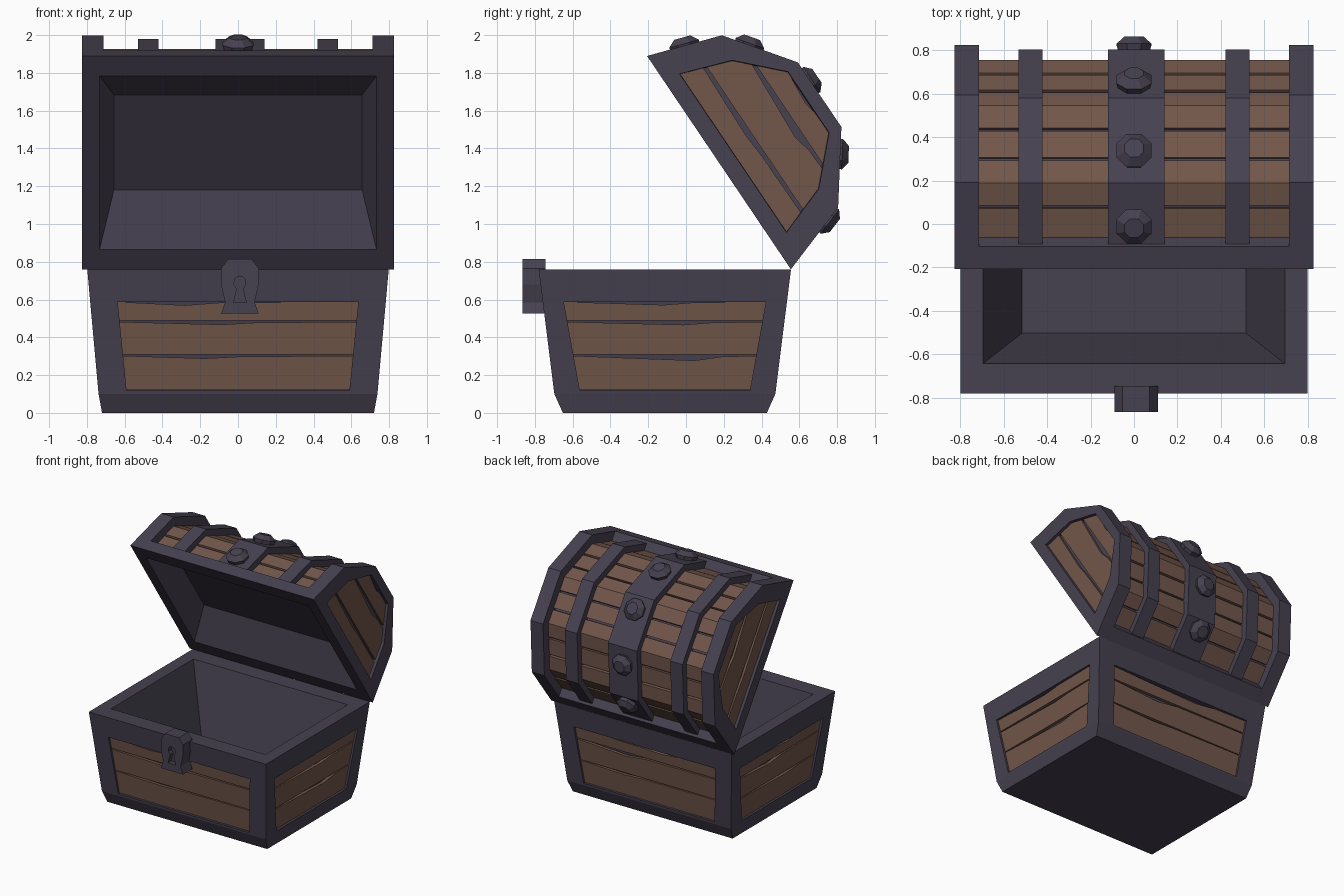
import bpy, bmesh, math, random
from mathutils import Matrix, Vector

if "Cube" in bpy.data.objects:
    bpy.data.objects.remove(bpy.data.objects["Cube"])

random.seed(4)


def material(name, rgb):
    m = bpy.data.materials.new(name)
    m.diffuse_color = (*rgb, 1)
    m.use_nodes = True
    m.node_tree.nodes["Principled BSDF"].inputs["Base Color"].default_value = m.diffuse_color
    return m


IRON = material("dark_iron", (0.062, 0.053, 0.08))
WOOD = material("wood", (0.17, 0.095, 0.07))


def loft(rings):
    """Closed solid through rings of equal point count."""
    bm = bmesh.new()
    vs = [[bm.verts.new(p) for p in r] for r in rings]
    n = len(vs[0])
    for a, b in zip(vs, vs[1:]):
        for i in range(n):
            j = (i + 1) % n
            bm.faces.new((a[i], a[j], b[j], b[i]))
    bm.faces.new(vs[0])
    bm.faces.new(vs[-1])
    bmesh.ops.recalc_face_normals(bm, faces=bm.faces[:])
    return bm


def finish(bm, name, mat, matrix=Matrix()):
    me = bpy.data.meshes.new(name)
    bmesh.ops.recalc_face_normals(bm, faces=bm.faces[:])
    bm.to_mesh(me)
    bm.free()
    me.materials.append(mat)
    ob = bpy.data.objects.new(name, me)
    ob.matrix_world = matrix
    bpy.context.collection.objects.link(ob)
    return ob


def sink(bm, face, *fns):
    """Inset a face repeatedly, placing each new loop with a function."""
    for fn in fns:
        bmesh.ops.inset_individual(bm, faces=[face], thickness=0.005)
        for v in face.verts:
            v.co = fn(v.co.copy())


def sgn(a):
    return 1 if a > 0 else -1


def rect(hx, hy, z):
    return [Vector((a * hx, b * hy, z)) for a, b in ((-1, -1), (1, -1), (1, 1), (-1, 1))]


def x_prism(poly, x0, x1):
    return loft([[(x, a, b) for a, b in poly] for x in (x0, x1)])


def plank_poly(prof, z0, z1):
    """Slice of a mirrored (half width, z) profile with a worn upper edge."""
    def w(z):
        for (wa, za), (wb, zb) in zip(prof, prof[1:]):
            if z <= zb:
                return wa + (wb - wa) * (z - za) / (zb - za)
        return prof[-1][0]
    zs = [z0] + [z for _, z in prof if z0 < z < z1] + [z1]
    right = [(w(z), z) for z in zs]
    t = random.uniform(-0.5, 0.4)
    worn = [(w(z1) * (t + 0.3), z1 - 0.004), (w(z1) * t, z1 - random.uniform(0.012, 0.028))]
    return right + worn + [(-a, z) for a, z in reversed(right)]


# --- base: flared frame with four recessed panels and a tapered cavity
BASE = Matrix.Translation((0, -0.112, 0))


def half(k, z):
    return 0.729 + 0.0909 * z if k % 2 else 0.572 + 0.1258 * z


bm = loft([rect(0.72, 0.54, 0), rect(0.738, 0.585, 0.1), rect(0.798, 0.668, 0.76)])
bm.normal_update()
top = next(f for f in bm.faces if f.normal.z > 0.9)
sides = [f for f in bm.faces if abs(f.normal.z) < 0.5 and f.calc_center_median().z > 0.2]
sink(bm, top, lambda c: Vector((sgn(c.x) * 0.695, sgn(c.y) * 0.53, 0.76)),
     lambda c: Vector((sgn(c.x) * 0.515, sgn(c.y) * 0.39, 0.15)))
for f in sides:
    on_x = abs(f.normal.x) > 0.5

    def place(c, d=0.0, on_x=on_x):
        hi = c.z > 0.4
        z = 0.588 if hi else 0.118
        h = half(on_x, z) - d
        w = ((0.535 if hi else 0.45) if on_x else (0.637 if hi else 0.59))
        return Vector((sgn(c.x) * (h if on_x else w), sgn(c.y) * (w if on_x else h), z))
    sink(bm, f, place, lambda c: place(c, 0.04))
finish(bm, "base_frame", IRON, BASE)

# planks of the base panels
for k, side in enumerate(("front", "right", "back", "left")):
    prof = [(0.45, 0.118), (0.535, 0.588)] if k % 2 else [(0.59, 0.118), (0.637, 0.588)]
    rot = Matrix.Rotation(k * math.pi / 2, 4, 'Z')
    for i, (z0, z1) in enumerate(((0.12, 0.302), (0.308, 0.482), (0.49, 0.588))):
        poly = plank_poly(prof, z0, z1)
        rings = [[rot @ Vector((s, d - half(k, z), z)) for s, z in poly] for d in (0.045, 0.016)]
        finish(loft(rings), f"{side}_plank_{i}", WOOD, BASE)

# --- lid: modelled closed, then swung open about the back edge
LID = Matrix.Translation((0, 0.1745, 1.325)) @ Matrix.Rotation(math.radians(-56), 4, 'X')
ARCH = [Vector(p) for p in ((-0.681, 0), (-0.55, 0.39), (-0.206, 0.643),
                            (0.206, 0.643), (0.55, 0.39), (0.681, 0))]


def facet_dir(i):
    return (ARCH[i + 1] - ARCH[i]).normalized()


def normal(i):
    d = facet_dir(i)
    return Vector((-d.y, d.x))


def inset(d):
    out = []
    for i, p in enumerate(ARCH):
        if i in (0, 5):
            out.append(Vector((p.x - sgn(p.x) * d / abs(normal(min(i, 4)).x), 0)))
        else:
            a, b = normal(i - 1), normal(i)
            out.append(p - (a + b) * d / (1 + a.dot(b)))
    return out


def band(name, x0, x1, d0, d1):
    finish(x_prism(inset(d0) + inset(d1)[::-1], x0, x1), name, IRON, LID)


# inner shell with cavity
bm = x_prism(inset(0.092), -0.745, 0.745)
bm.normal_update()
under = min(bm.faces, key=lambda f: f.normal.z)
sink(bm, under, lambda c: Vector((sgn(c.x) * 0.733, sgn(c.y) * 0.554, 0)),
     lambda c: Vector((sgn(c.x) * 0.657, sgn(c.y) * 0.303, 0.19)))
finish(bm, "lid_shell", IRON, LID)

# end plates with recessed wooden panels
PANEL = [(-0.506, 0.09), (-0.41, 0.361), (-0.195, 0.572),
         (0.195, 0.572), (0.41, 0.361), (0.506, 0.09)]
for s, side in ((-1, "left"), (1, "right")):
    bm = x_prism(ARCH, s * 0.745, s * 0.825)
    bm.normal_update()
    face = max(bm.faces, key=lambda f: s * f.calc_center_median().x)
    order = {v.index: None for v in face.verts}

    def to_panel(c, s=s):
        i = min(range(6), key=lambda i: (ARCH[i] - Vector((c.y, c.z))).length)
        return Vector((s * 0.825, *PANEL[i]))
    sink(bm, face, to_panel, lambda c: Vector((s * 0.785, c.y, c.z)))
    # the first inset starts next to the outline, so nearest corner is unambiguous
    finish(bm, f"lid_end_{side}", IRON, LID)
    prof = [(a, z) for a, z in reversed(PANEL[3:])]
    for i, (z0, z1) in enumerate(((0.09, 0.212), (0.23, 0.436), (0.452, 0.572))):
        finish(x_prism(plank_poly(prof, z0, z1), s * 0.78, s * 0.803),
               f"lid_end_{side}_plank_{i}", WOOD, LID)
    band(f"lid_end_band_{side}", s * 0.712, s * 0.75, 0, 0.1)
    band(f"lid_side_band_{side}", s * 0.42, s * 0.53, 0.02, 0.1)
    bar = [(s * 0.681, 0), (s * 0.647, 0.1), (s * 0.55, 0.1), (s * 0.575, 0)]
    finish(x_prism(bar, -0.75, 0.75), "lid_rim_" + ("front" if s < 0 else "back"), IRON, LID)
band("lid_centre_band", -0.12, 0.14, 0.02, 0.1)

# lid planks: one flat on every facet, one bent over every ridge
cuts = []
for i in range(5):
    lo, hi = (0.15 if i == 0 else 0.33), (0.85 if i == 4 else 0.67)
    cuts.append([(i, lo), (i, hi)])
    if i < 4:
        cuts.append([(i, 0.71), (i, 1.0), (i + 1, 0.29)])
for n, cut in enumerate(cuts):
    A, B = inset(random.uniform(0.064, 0.074)), inset(0.105)
    outer = [A[i].lerp(A[i + 1], t) for i, t in cut]
    inner = [B[i].lerp(B[i + 1], t) for i, t in cut]
    finish(x_prism(outer + inner[::-1], -0.73, 0.73), f"lid_plank_{n}", WOOD, LID)

# faceted rivets along the centre band
for i, shift in enumerate((0, 0.06, 0.09, 0.07, 0.12)):
    p = (ARCH[i] + ARCH[i + 1]) / 2 - facet_dir(i) * shift - normal(i) * 0.022
    n = normal(i)
    rings = [[(r * math.cos((j + 0.5) * math.pi / 4), r * math.sin((j + 0.5) * math.pi / 4), h)
              for j in range(8)] for r, h in ((0.078, 0), (0.088, 0.032), (0.048, 0.066))]
    turn = Matrix.Rotation(math.atan2(-n.x, n.y), 4, 'X')
    finish(loft(rings), f"rivet_{i}", IRON, LID @ Matrix.Translation((0, p.x, p.y)) @ turn)

# --- lock plate with a cut keyhole
halfplate = [(0.1, 0.525), (0.078, 0.585), (0.1, 0.68), (0.1, 0.765), (0.062, 0.815)]
plate = halfplate + [(-x, z) for x, z in reversed(halfplate)]
halfhole = [(0.034, 0.585), (0.016, 0.655), (0.031, 0.68), (0.028, 0.708), (0.012, 0.722)]
hole = halfhole + [(-x, z) for x, z in reversed(halfhole)]
lock, cutter = [finish(loft([[(x + 0.01, y, z) for x, z in poly] for y in ys]), name, IRON)
                for poly, ys, name in ((plate, (-0.865, -0.745), "lock_plate"),
                                       (hole, (-0.9, -0.825), "keyhole_cutter"))]
cutter.hide_render = True
cutter.hide_viewport = True
mod = lock.modifiers.new("keyhole", 'BOOLEAN')
mod.operation = 'DIFFERENCE'
mod.solver = 'EXACT'
mod.object = cutter
